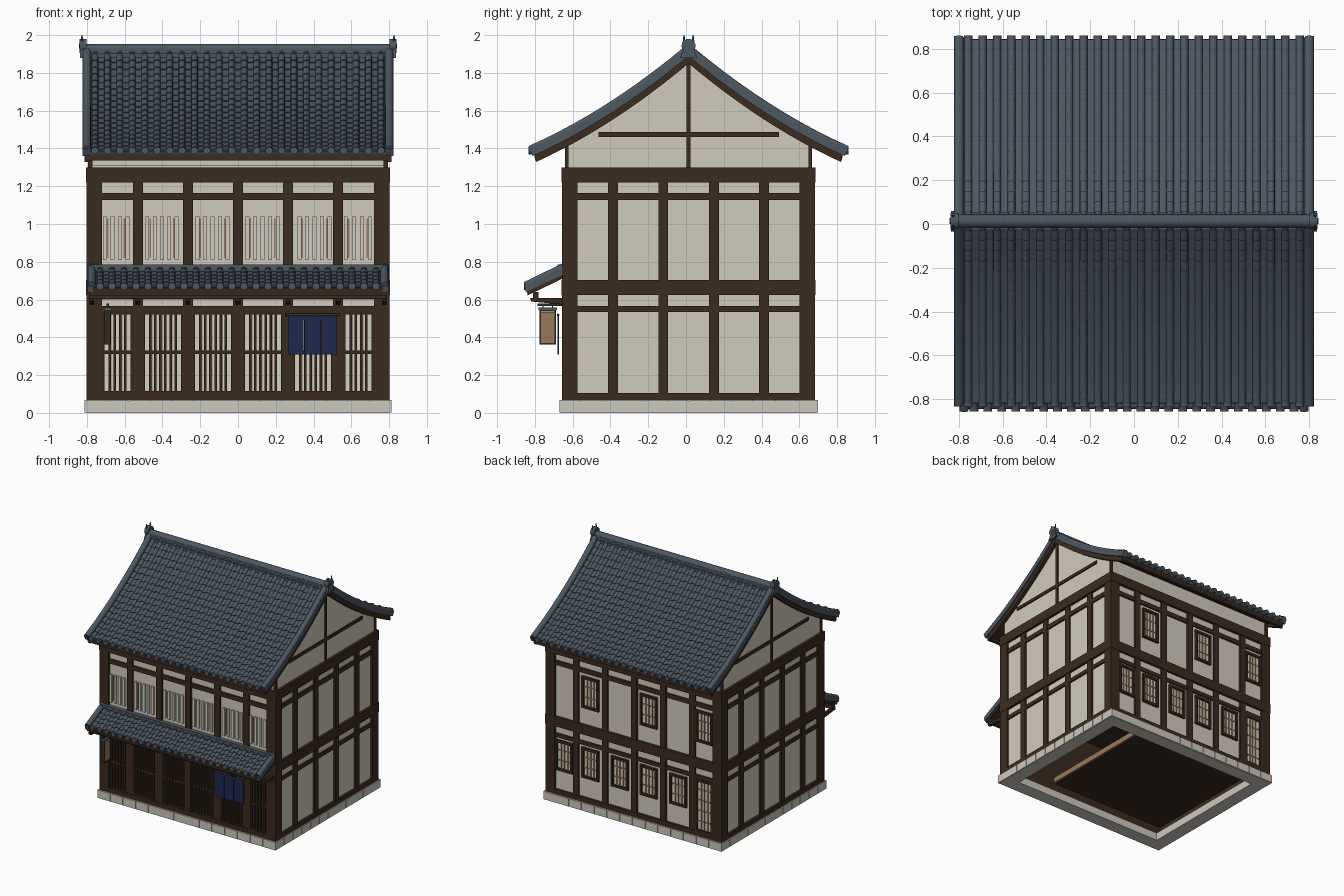
import bpy, bmesh, math
from mathutils import Matrix

if "Cube" in bpy.data.objects:
    bpy.data.objects.remove(bpy.data.objects["Cube"])

CY = 0.0135           # body centre in y
HX, HY = 0.785, 0.651  # plaster half sizes
F, B = CY - HY, CY + HY
PX, PY = 0.803, 0.6695  # timber half sizes


def mat(name, c):
    m = bpy.data.materials.new(name)
    m.diffuse_color = (*c, 1)
    m.use_nodes = True
    m.node_tree.nodes["Principled BSDF"].inputs["Base Color"].default_value = m.diffuse_color
    return m


PLASTER = mat("plaster", (0.64, 0.60, 0.51))
PAPER = mat("window_paper", (0.68, 0.64, 0.54))
WOOD = mat("dark_wood", (0.044, 0.024, 0.014))
LATTICE = mat("lattice_wood", (0.036, 0.021, 0.013))
TILE = mat("roof_tile", (0.074, 0.096, 0.120))
STONE = mat("stone", (0.60, 0.58, 0.51))
TAN = mat("light_wood", (0.31, 0.195, 0.11))
NAVY = mat("navy_cloth", (0.013, 0.021, 0.072))


def finish(name, bm, m, smooth=False):
    me = bpy.data.meshes.new(name)
    bm.to_mesh(me)
    bm.free()
    me.materials.append(m)
    if smooth:
        me.shade_smooth()
        me.set_sharp_from_angle(angle=math.radians(40))
    ob = bpy.data.objects.new(name, me)
    bpy.context.collection.objects.link(ob)
    return ob


def boxes(name, items, m):
    """Each item is x0, x1, y0, y1, z0, z1."""
    bm = bmesh.new()
    for x0, x1, y0, y1, z0, z1 in items:
        M = Matrix.Translation(((x0 + x1) / 2, (y0 + y1) / 2, (z0 + z1) / 2)) @ \
            Matrix.Diagonal((abs(x1 - x0), abs(y1 - y0), abs(z1 - z0), 1))
        bmesh.ops.create_cube(bm, size=1, matrix=M)
    return finish(name, bm, m)


def prism(name, pts, spans, m):
    """Extrude a y-z outline along x for every span."""
    bm = bmesh.new()
    for x0, x1 in spans:
        a = [bm.verts.new((x0, y, z)) for y, z in pts]
        b = [bm.verts.new((x1, y, z)) for y, z in pts]
        bm.faces.new(a)
        bm.faces.new(b[::-1])
        for i in range(len(pts)):
            j = (i + 1) % len(pts)
            bm.faces.new((a[j], a[i], b[i], b[j]))
    bmesh.ops.recalc_face_normals(bm, faces=bm.faces)
    return finish(name, bm, m)


def cylinders(name, items, m, axis="X", segs=14):
    """Each item is x, y, z, radius, top radius, length."""
    bm = bmesh.new()
    R = {"X": Matrix.Rotation(math.pi / 2, 4, "Y"), "Y": Matrix.Rotation(math.pi / 2, 4, "X"),
         "Z": Matrix.Identity(4)}[axis]
    for x, y, z, r, r2, l in items:
        bmesh.ops.create_cone(bm, cap_ends=True, segments=segs, radius1=r, radius2=r2, depth=l,
                              matrix=Matrix.Translation((x, y, z)) @ R)
    return finish(name, bm, m, True)


def tubes(name, paths, r, m):
    """Round rolls along point paths."""
    cu = bpy.data.curves.new(name, "CURVE")
    cu.dimensions, cu.bevel_depth, cu.bevel_resolution, cu.use_fill_caps = "3D", r, 3, True
    for pts in paths:
        sp = cu.splines.new("POLY")
        sp.points.add(len(pts) - 1)
        for p, c in zip(sp.points, pts):
            p.co = (*c, 1)
    cu.materials.append(m)
    bpy.context.collection.objects.link(bpy.data.objects.new(name, cu))


def ring(name, hx, hy, t, z0, z1, m, front=0.0):
    return boxes(name, [(-hx, hx, CY - hy + front, CY - hy + t + front, z0, z1), (-hx, hx, CY + hy - t, CY + hy, z0, z1),
                        (-hx, -hx + t, CY - hy + t, CY + hy - t, z0, z1),
                        (hx - t, hx, CY - hy + t, CY + hy - t, z0, z1)], m)


def tiles(name, path, rows, ribs, hx):
    """Stepped tile sheet with round ribs, raised square to the slope; path(t) gives y, z from eave to top."""
    sec = [(-hx, 0)]
    for x, r in ribs:
        sec += [(x - r * math.cos(a * math.pi / 6), r * math.sin(a * math.pi / 6)) for a in range(7)]
    sec.append((hx, 0))
    steps = [(0, -0.018)]
    for i in range(rows):
        steps += [(i / rows, 0.006), ((i + 1) / rows, 0)]
    bm = bmesh.new()
    grid = []
    for t, h in steps:
        (y, z), (ya, za) = path(t), path(t - 0.02)
        l = math.hypot(y - ya, z - za)
        ny, nz = (za - z) / l, (y - ya) / l
        if nz < 0:
            ny, nz = -ny, -nz
        k = 0 if h < 0 else 1
        grid.append([bm.verts.new((x, y + ny * (h + k * dz - 0.026), z + nz * (h + k * dz - 0.026))) for x, dz in sec])
    for r0, r1 in zip(grid, grid[1:]):
        for i in range(len(sec) - 1):
            f = bm.faces.new((r0[i], r0[i + 1], r1[i + 1], r1[i]))
    f.normal_update()
    if f.normal.z < 0:
        bmesh.ops.reverse_faces(bm, faces=bm.faces)
    finish(name, bm, TILE, True)
    y, z = path(0)
    cylinders(name + "_eave_caps", [(x, y, z - 0.024, r + 0.002, r + 0.002, 0.018) for x, r in ribs], TILE, "Y", 12)


# ---- stone foundation: core ring plus separate blocks
ring("foundation_core", 0.805, 0.678, 0.11, 0, 0.064, STONE)
blocks = []
for s in (-1, 1):
    for i in range(14):
        x = -0.812 + i * 0.116
        blocks.append((x + 0.002, x + 0.114, CY + s * 0.684, CY + s * 0.62, 0.003, 0.068))
    for i in range(12):
        y = CY - 0.684 + i * 1.368 / 12
        blocks.append((s * 0.812, s * 0.75, y + 0.002, y + 0.112, 0.003, 0.068))
boxes("foundation_blocks", blocks, STONE)

# ---- walls (shop front set back), dark lining, raised floor beside a passage, upper floor
ring("upper_walls", HX, HY, 0.03, 0.60, 1.31, PLASTER)
ring("lower_walls", HX, HY, 0.03, 0.06, 0.60, PLASTER, 0.02)
ring("inner_lining", HX - 0.03, HY - 0.05, 0.01, 0.06, 0.64, WOOD)
boxes("upper_floor", [(-0.77, 0.77, F + 0.01, B - 0.01, 0.63, 0.66)], WOOD)
boxes("raised_floor", [(-0.755, 0.31, F + 0.055, B - 0.035, 0.14, 0.18)], WOOD)
boxes("floor_edge_board", [(0.31, 0.325, F + 0.055, B - 0.035, 0.145, 0.19)], TAN)

# ---- timber frame
BX = [-0.53, -0.265, 0, 0.265, 0.53]
BY = [CY - 0.40, CY - 0.134, CY + 0.134, CY + 0.40]
corner, posts, rails = [], [], []
for s in (-1, 1):
    for q in (-1, 1):
        corner.append((s * PX, s * 0.72, CY + q * PY, CY + q * 0.588, 0.068, 1.30))
    for x in BX:
        posts.append((x - 0.026, x + 0.026, CY + s * 0.62, CY + s * 0.666, 0.07, 1.25))
    for y in BY:
        posts.append((s * 0.77, s * 0.799, y - 0.026, y + 0.026, 0.07, 1.25))
    for z0, z1, p in ((0.068, 0.106, 0), (0.534, 0.566, -0.006), (0.624, 0.704, 0.002),
                      (1.127, 1.164, -0.006), (1.22, 1.30, 0.003)):
        e = PX if p > 0 else 0.73
        rails.append((-e - p, e + p, CY + s * 0.62, CY + s * (PY + p), z0, z1))
        e = PY if p > 0 else 0.60
        rails.append((s * 0.77, s * (PX + p), CY - e - p, CY + e + p, z0, z1))
boxes("corner_posts", corner, WOOD)
boxes("wall_posts", posts, WOOD)
boxes("wall_rails", rails, WOOD)


# ---- main roof
def rz(d):
    return 1.948 - 0.836 * abs(d) + 0.235 * d * d


def band(dm, o1, o2, cut=0.0):
    ds = [dm * (i / 12 - 1) for i in range(25)]
    k = (dm - cut) / dm
    return [(CY + d, rz(d) + o1) for d in ds] + [(CY + d * k, rz(d * k) + o2) for d in ds[::-1]]


RIBS = [(-0.757 + i * 1.514 / 23, 0.0175) for i in range(24)]
for s, n in ((-1, "front"), (1, "back")):
    tiles("roof_tiles_" + n, lambda t: (CY + s * 0.838 * (1 - t), rz(0.838 * (1 - t))), 18, RIBS, 0.81)
prism("roof_under_tiles", band(0.832, -0.032, -0.052, 0.01), [(-0.81, 0.81)], TILE)
prism("verge_tiles", band(0.846, -0.012, -0.058, 0.02), [(-0.822, -0.788), (0.788, 0.822)], TILE)
tubes("verge_rolls", [[(s * 0.80, CY + q * d * 0.0838, rz(d * 0.0838) - 0.02) for d in range(11)]
                      for s in (-1, 1) for q in (-1, 1)], 0.023, TILE)
prism("roof_boards", band(0.815, -0.045, -0.075), [(-0.80, 0.80)], WOOD)
prism("barge_boards", band(0.815, -0.05, -0.098, 0.008), [(-0.812, -0.785), (0.785, 0.812)], WOOD)
boxes("eave_fascia", [(-0.808, 0.808, CY + s * 0.79, CY + s * 0.812, 1.335, 1.368) for s in (-1, 1)], WOOD)

# ---- gables with thin timbers
g = band(HY - 0.008, -0.07, 0)[:25]
prism("gable_block", [(F + 0.008, 1.29)] + g + [(B - 0.008, 1.29)], [(-HX, HX)], PLASTER)
gt = []
for s in (-1, 1):
    a, b = s * 0.77, s * 0.795
    gt += [(a, b, CY - 0.011, CY + 0.011, 1.29, 1.86), (a, b, CY - 0.478, CY + 0.478, 1.461, 1.486)]
    gt += [(a, b, CY + q * 0.653, CY + q * 0.636, 1.29, 1.43) for q in (-1, 1)]
boxes("gable_timbers", gt, WOOD)

# ---- ridge and end ornaments
boxes("ridge_base", [(-0.815, 0.815, CY - 0.042, CY + 0.042, 1.88, 1.905),
                     (-0.81, 0.81, CY - 0.032, CY + 0.032, 1.90, 1.93)], TILE)
cylinders("ridge_roll", [(0, CY, 1.922, 0.032, 0.032, 1.63)], TILE)
cylinders("ridge_end_discs", [(s * 0.82, CY, 1.943, 0.037, 0.037, 0.036) for s in (-1, 1)] +
          [(s * 0.838, CY, 1.943, 0.014, 0.014, 0.008) for s in (-1, 1)], TILE, "X", 18)
prism("ridge_end_feet", [(CY - 0.047, 1.878), (CY - 0.03, 1.915), (CY - 0.03, 1.94), (CY + 0.03, 1.94),
                         (CY + 0.03, 1.915), (CY + 0.047, 1.878)], [(-0.836, -0.80), (0.80, 0.836)], TILE)
cylinders("ridge_end_horns", [(s * 0.826, CY + q * 0.024, 1.982, 0.007, 0.003, 0.036)
                              for s in (-1, 1) for q in (-1, 1)], TILE, "Z", 8)

# ---- pent roof over the shop front
tiles("pent_tiles", lambda t: (-0.848 + 0.196 * t, 0.694 + 0.096 * t), 5,
      [(x * 0.965, r) for x, r in RIBS], 0.785)
prism("pent_verge", [(-0.857, 0.672), (-0.645, 0.775), (-0.645, 0.735), (-0.848, 0.64)],
      [(-0.797, -0.765), (0.765, 0.797)], TILE)
tubes("pent_verge_rolls", [[(s * 0.776, -0.85, 0.674), (s * 0.776, -0.645, 0.774)] for s in (-1, 1)], 0.021, TILE)
prism("pent_boards", [(-0.845, 0.66), (-0.645, 0.755), (-0.645, 0.715), (-0.838, 0.622)], [(-0.79, 0.79)], WOOD)
boxes("pent_flashing", [(-0.785, 0.785, -0.68, -0.645, 0.755, 0.786)], TILE)
boxes("pent_purlin", [(-0.79, 0.79, -0.81, -0.78, 0.603, 0.64)], WOOD)
prism("pent_brackets", [(-0.825, 0.608), (-0.64, 0.608), (-0.64, 0.572), (-0.82, 0.59)],
      [(x - 0.012, x + 0.012) for x in [-0.775] + BX + [0.775]], LATTICE)

# ---- shop-front lattice, one deep panel per bay
slats, ribs_tan, sheets = [], [], []
W = F + 0.02
for x0, x1 in ((-0.72, -0.556), (-0.504, -0.291), (-0.239, -0.026), (0.026, 0.239),
               (0.291, 0.504), (0.556, 0.72)):
    a, b = x0 + 0.012, x1 - 0.012
    sheets.append((a, b, W - 0.003, W + 0.005, 0.10, 0.54))
    slats += [(x0 - 0.002, a, W, F - 0.014, 0.10, 0.54), (b, x1 + 0.002, W, F - 0.014, 0.10, 0.54)]
    slats += [(x0, x1, W, F - 0.012, z, z + 0.017) for z in (0.10, 0.312, 0.522)]
    n = round((b - a) / 0.0275)
    p = (b - a) / n
    for i in range(1, n):
        slats.append((a + i * p - 0.0065, a + i * p + 0.0065, W, F - 0.016, 0.10, 0.54))
        if i % 2:
            ribs_tan.append((a + i * p + 0.006, a + i * p + 0.0115, W, W - 0.007, 0.11, 0.53))
boxes("shop_paper", sheets, PAPER)
boxes("shop_lattice", slats, LATTICE)
boxes("shop_paper_ribs", ribs_tan, TAN)

# ---- door curtain in three strips on a pole
boxes("door_curtain", [(0.264 + i * 0.0885, 0.347 + i * 0.0885, -0.680, -0.673, 0.308, 0.495) for i in range(3)] +
      [(0.264, 0.524, -0.680, -0.673, 0.492, 0.515)], NAVY)
cylinders("curtain_pole", [(0.394, -0.677, 0.519, 0.007, 0.007, 0.29)], WOOD, "X", 10)

# ---- upper slatted plaster windows
bars, glow = [], []
for x0, x1 in ((-0.715, -0.575), (-0.49, -0.315), (-0.225, -0.045), (0.04, 0.22), (0.315, 0.495), (0.56, 0.71)):
    n = max(4, round((x1 - x0) / 0.038))
    for i in range(n):
        x = x0 + 0.01 + (x1 - x0 - 0.02) * i / (n - 1)
        bars.append((x - 0.010, x + 0.010, F - 0.015, F + 0.005, 0.81, 1.04))
    glow += [(x0 + 0.021, x0 + 0.030, F - 0.004, F, 0.82, 1.03), (x1 - 0.030, x1 - 0.021, F - 0.004, F, 0.82, 1.03)]
boxes("upper_window_bars", bars, PLASTER)
boxes("upper_window_glow", glow, TAN)

# ---- hanging shop sign
boxes("sign_board", [(-0.702, -0.678, -0.77, -0.694, 0.37, 0.535)], TAN)
boxes("sign_frame", [(-0.706, -0.674, y, y + 0.008, 0.362, 0.545) for y in (-0.776, -0.696)] +
      [(-0.706, -0.674, -0.776, -0.688, z, z + 0.009) for z in (0.362, 0.536)] +
      [(-0.694, -0.686, y, y + 0.006, 0.54, 0.57) for y in (-0.76, -0.71)] +
      [(-0.696, -0.684, -0.785, -0.64, 0.566, 0.578)], LATTICE)
boxes("sign_cap", [(-0.710, -0.670, -0.782, -0.682, 0.545, 0.557)], TILE)

# ---- back windows and back door
frames, panes, mullions = [], [], []
wins = [(x, 0.84, 1.10, 0.078) for x in (0.40, -0.132, -0.638)]
wins += [(x, 0.265, 0.515, 0.078) for x in (0.638, 0.40, 0.132, -0.132, -0.40)] + [(-0.638, 0.10, 0.534, 0.082)]
for x, z0, z1, w in wins:
    panes.append((x - w, x + w, B, B + 0.004, z0, z1))
    frames += [(x + s * w, x + s * (w - 0.02), B, B + 0.018, z0, z1) for s in (-1, 1)]
    frames += [(x - w, x + w, B, B + 0.018, z, z + 0.02) for z in (z0, z1 - 0.02)]
    mullions += [(x + k * 0.029 - 0.005, x + k * 0.029 + 0.005, B, B + 0.010, z0, z1) for k in (-1, 0, 1)]
    n = round((z1 - z0) / 0.085)
    mullions += [(x - w + 0.018, x + w - 0.018, B, B + 0.009, z0 + (z1 - z0) * i / n - 0.005,
                  z0 + (z1 - z0) * i / n + 0.005) for i in range(1, n)]
boxes("back_window_paper", panes, PAPER)
boxes("back_window_frames", frames, LATTICE)
boxes("back_window_mullions", mullions, TAN)
